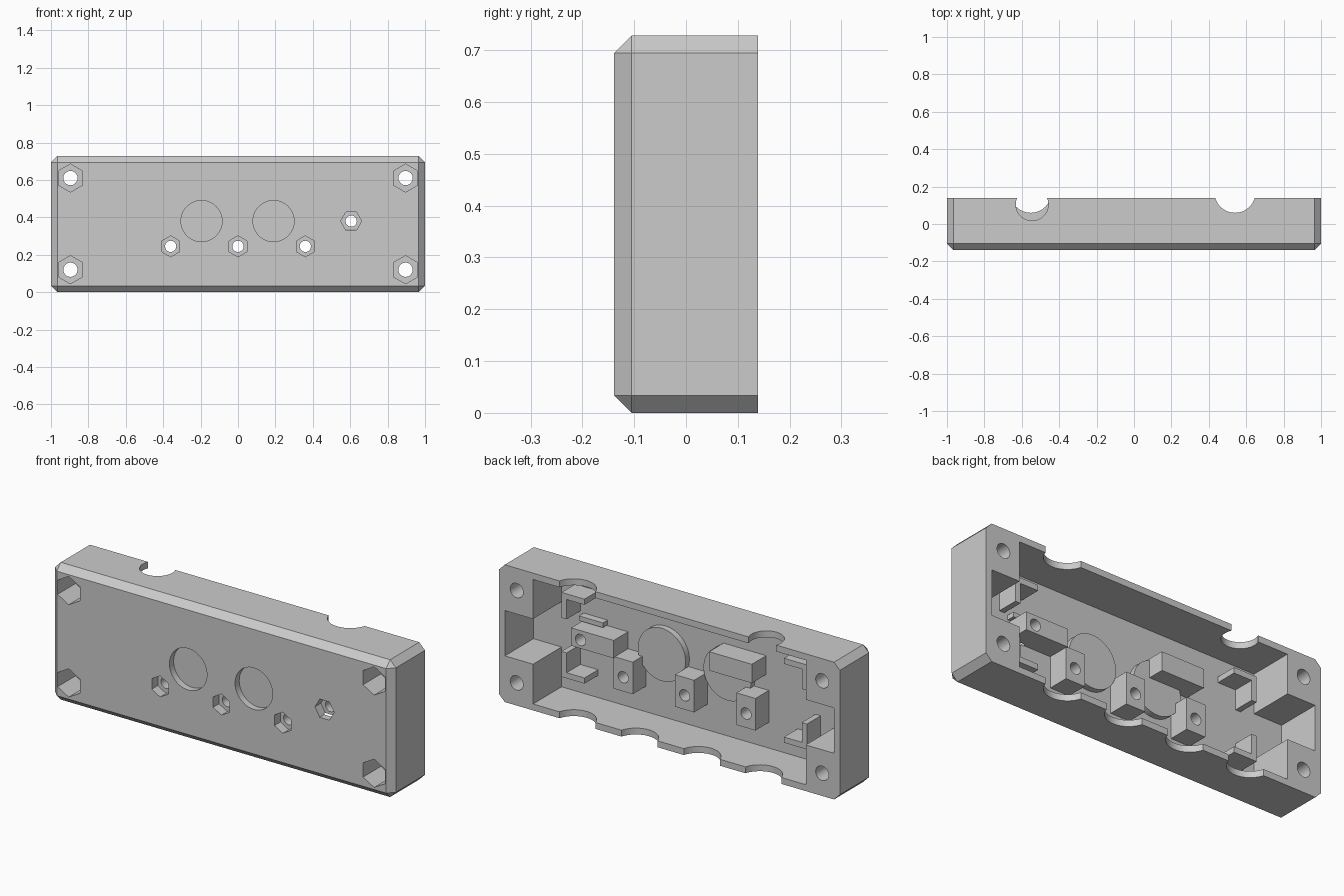
import bpy, bmesh, math
from mathutils import Matrix, Vector

if "Cube" in bpy.data.objects:
    bpy.data.objects.remove(bpy.data.objects["Cube"], do_unlink=True)

grey = bpy.data.materials.new("plain grey")
grey.use_nodes = True
COLOUR = (0.6, 0.6, 0.6, 1)
grey.diffuse_color = COLOUR
grey.node_tree.nodes["Principled BSDF"].inputs["Base Color"].default_value = COLOUR


def finish(bm, name):
    mesh = bpy.data.meshes.new(name)
    bm.to_mesh(mesh)
    bm.free()
    mesh.materials.append(grey)
    obj = bpy.data.objects.new(name, mesh)
    bpy.context.collection.objects.link(obj)
    return obj


def box_bm(x, y, z):
    bm = bmesh.new()
    size = [b - a for a, b in (x, y, z)]
    mid = [(a + b) / 2 for a, b in (x, y, z)]
    bmesh.ops.create_cube(bm, size=1, matrix=Matrix.Translation(mid) @ Matrix.Diagonal((*size, 1)))
    return bm


def box(name, x, y, z):
    return finish(box_bm(x, y, z), name)


def rod(name, centre, radius, length, sides=48, axis="Y", turn=0):
    """Prism centred on a point, along the y or z axis."""
    bm = bmesh.new()
    tilt = Matrix.Rotation(math.pi / 2, 4, "X") if axis == "Y" else Matrix()
    bmesh.ops.create_cone(bm, cap_ends=True, segments=sides, radius1=radius, radius2=radius,
                          depth=length, matrix=Matrix.Translation(centre) @ tilt @ Matrix.Rotation(turn, 4, "Z"))
    return finish(bm, name)


def cut(target, cutters):
    for c in cutters:
        c.hide_render = True
        mod = target.modifiers.new("cut", "BOOLEAN")
        mod.operation, mod.solver, mod.object = "DIFFERENCE", "EXACT", c
    graph = bpy.context.evaluated_depsgraph_get()
    mesh = bpy.data.meshes.new_from_object(target.evaluated_get(graph))
    target.modifiers.clear()
    target.data = mesh


FRONT, BACK, FLOOR, TOP, WALL = -0.139, 0.139, -0.1, 0.728, 0.034
ROOT = FLOOR - 0.002

# Shell with chamfers everywhere but the open back
bm = box_bm((-1, 1), (FRONT, BACK), (0, TOP))
edges = [e for e in bm.edges if not all(v.co.y > 0 for v in e.verts)]
bmesh.ops.bevel(bm, geom=edges, offset=WALL, offset_type="OFFSET", segments=1, affect="EDGES", profile=0.5)
shell = finish(bm, "case_shell")

# Cavity, leaving solid corner blocks
cutters = [box("cavity_cutter", (-0.8, 0.8), (FLOOR, 0.3), (WALL, TOP - WALL)),
           box("side_recess_cutter", (-0.965, 0.965), (FLOOR, 0.3), (0.245, 0.485))]

# Corner screw holes with deep nut pockets
for x in (-0.896, 0.896):
    for z in (0.12, 0.61):
        cutters.append(rod("corner_hole_cutter", (x, 0, z), 0.038, 1, 32))
        cutters.append(rod("corner_nut_cutter", (x, FRONT, z), 0.075, 0.3, 6))

# Mounting screw holes with nut pockets
mounts = [(-0.36, 0.245, 0), (0, 0.245, 0), (0.36, 0.245, 0), (0.605, 0.38, math.pi / 6)]
screws = []
for x, z, turn in mounts:
    screws.append([rod("mount_hole_cutter", (x, 0, z), 0.03, 1, 32),
                   rod("mount_nut_cutter", (x, FRONT, z), 0.056, 0.1, 6, turn=turn)])
    cutters += screws[-1]

# Round front pockets
discs = (-0.195, 0.19)
for x in discs:
    cutters.append(rod("pocket_cutter", (x, FRONT, 0.38), 0.11, 0.07, 64))

# Cable notches in the top and bottom walls
for x in (0.54, 0.175, -0.19, -0.552):
    cutters.append(rod("bottom_notch_cutter", (x, 0.17, 0), 0.11, 0.12, 64, "Z"))
cutters.append(rod("top_notch_cutter", (0.54, 0.17, TOP), 0.11, 0.12, 64, "Z"))
cutters.append(rod("top_round_notch_cutter", (-0.545, 0.105, TOP), 0.087, 0.12, 64, "Z"))
cut(shell, cutters)
parts = [shell]

# Raised discs behind the pockets
RAISED = -0.068
for x in discs:
    parts.append(rod("pocket_backing", (x, (ROOT + RAISED) / 2, 0.38), 0.14, RAISED - ROOT, 64))

# Screw posts and the support blocks
for (x, z, _), tools in zip(mounts[:3], screws):
    post = box("screw_post", (x - 0.056, x + 0.056), (ROOT, 0.012), (0.17, 0.34))
    cut(post, tools)
    parts.append(post)
block = box("drilled_support_block", (0.41, 0.66), (ROOT, 0.02), (0.335, 0.43))
cut(block, screws[3])
parts.append(block)
parts.append(box("plain_support_block", (-0.4, -0.15), (ROOT, 0.02), (0.42, 0.52)))
parts.append(box("small_rib", (0.53, 0.67), (ROOT, -0.06), (0.435, 0.46)))


def bracket(name, x, z, dx, dz):
    """L-shaped corner guide; dx and dz point along its two legs."""
    t, leg, top = 0.03, 0.135, 0.015
    outline = [(0, 0), (leg, 0), (leg, t), (t, t), (t, leg), (0, leg)]
    bm = bmesh.new()
    face = bm.faces.new([bm.verts.new((x + dx * a, ROOT, z + dz * b)) for a, b in outline])
    new = bmesh.ops.extrude_face_region(bm, geom=[face])["geom"]
    bmesh.ops.translate(bm, verts=[g for g in new if isinstance(g, bmesh.types.BMVert)],
                        vec=Vector((0, top - ROOT, 0)))
    bmesh.ops.recalc_face_normals(bm, faces=bm.faces)
    return finish(bm, name)


# Corner guides for the boards
for side, s in (("left", 1), ("right", -1)):
    parts.append(bracket(f"upper_{side}_guide", s * 0.72, 0.6, -s, -1))
    parts.append(bracket(f"lower_{side}_guide", s * 0.72, 0.152, -s, 1))

# Remove the cutters and shade
for o in list(bpy.data.objects):
    if o.name.split(".")[0].endswith("_cutter"):
        bpy.data.objects.remove(o, do_unlink=True)
bpy.ops.object.select_all(action="DESELECT")
for p in parts:
    p.select_set(True)
bpy.context.view_layer.objects.active = shell
bpy.ops.object.shade_smooth_by_angle(angle=math.radians(25))
